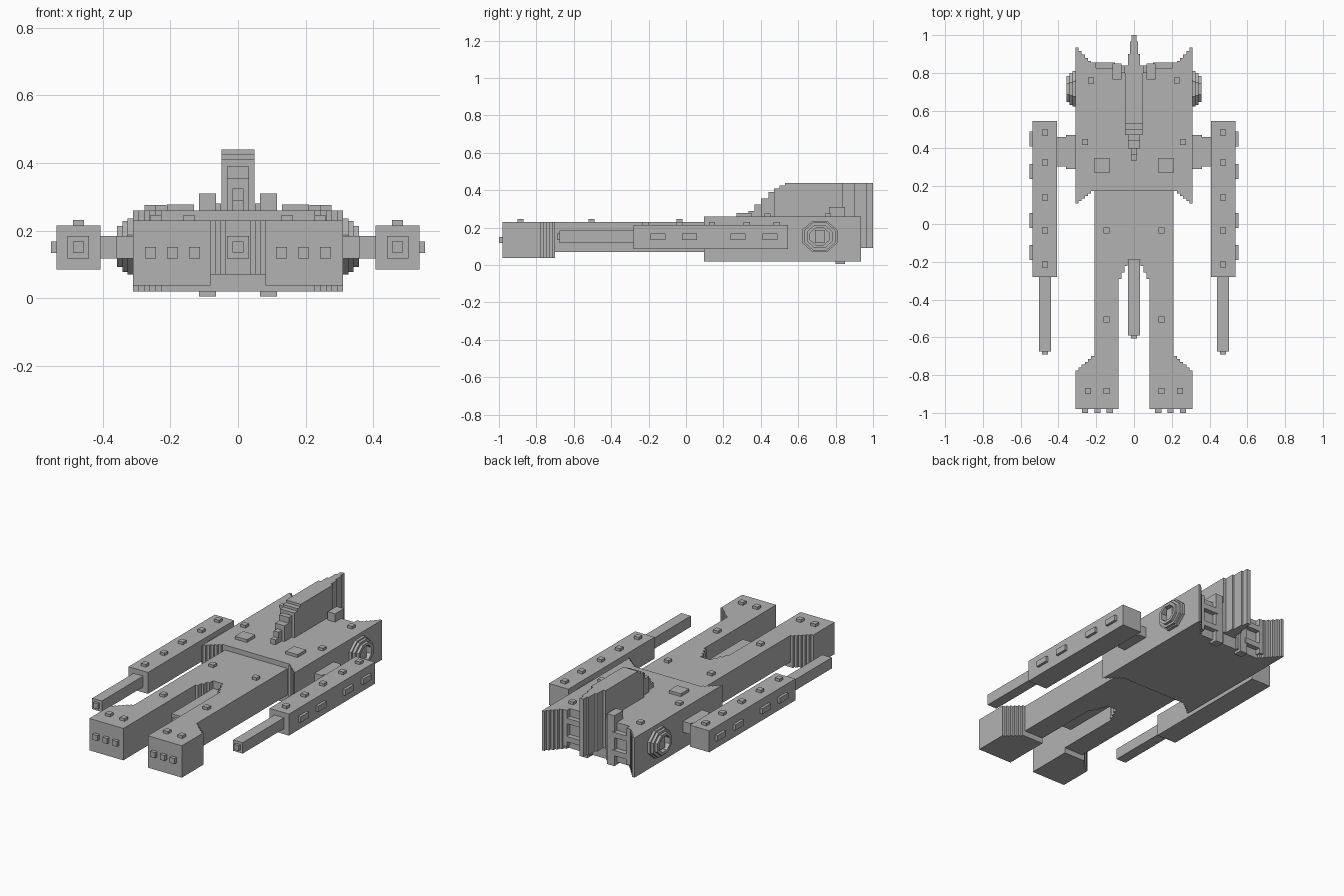
import bpy, bmesh, math
from mathutils import Vector

cube = bpy.data.objects.get("Cube")
if cube:
    bpy.data.objects.remove(cube, do_unlink=True)

grey = bpy.data.materials.new("hull grey")
grey.use_nodes = True
colour = (0.45, 0.45, 0.45, 1)
grey.diffuse_color = colour
grey.node_tree.nodes["Principled BSDF"].inputs["Base Color"].default_value = colour

U = 0.0163  # size of one stair step


def finish(name, bm, mirror):
    bmesh.ops.recalc_face_normals(bm, faces=bm.faces)
    mesh = bpy.data.meshes.new(name)
    bm.to_mesh(mesh)
    bm.free()
    mesh.materials.append(grey)
    ob = bpy.data.objects.new(name, mesh)
    bpy.context.collection.objects.link(ob)
    if mirror:
        ob.modifiers.new("Mirror", 'MIRROR').use_mirror_merge = False
    return ob


def boxes(name, spans, mirror=False):
    """One object from (x0, x1, y0, y1, z0, z1) spans."""
    bm = bmesh.new()
    for x0, x1, y0, y1, z0, z1 in spans:
        made = bmesh.ops.create_cube(bm, size=1)["verts"]
        for v in made:
            v.co = Vector((x1 if v.co.x > 0 else x0,
                           y1 if v.co.y > 0 else y0,
                           z1 if v.co.z > 0 else z0))
    return finish(name, bm, mirror)


def prism(name, points, low, high, axis="z", mirror=False):
    """Extrude an outline along z (points are x, y) or x (points are y, z)."""
    bm = bmesh.new()
    place = (lambda p: (p[0], p[1], low)) if axis == "z" else (lambda p: (low, p[0], p[1]))
    face = bm.faces.new([bm.verts.new(place(p)) for p in points])
    moved = bmesh.ops.extrude_face_region(bm, geom=[face], use_keep_orig=True)["geom"]
    shift = Vector((0, 0, high - low)) if axis == "z" else Vector((high - low, 0, 0))
    bmesh.ops.translate(bm, vec=shift, verts=[g for g in moved if isinstance(g, bmesh.types.BMVert)])
    return finish(name, bm, mirror)


def stairs(start, end, count, first_x=True):
    """Stepped line from start to end."""
    (ax, ay), (bx, by) = start, end
    out = [start]
    for i in range(count):
        x, y = out[-1]
        nx, ny = ax + (bx - ax) * (i + 1) / count, ay + (by - ay) * (i + 1) / count
        out += [(nx, y), (nx, ny)] if first_x else [(x, ny), (nx, ny)]
    return out


def both(half):
    """Close a right-hand outline with its mirror image."""
    return half + [(-x, y) for x, y in reversed(half)]


def studs(name, places, z, mirror=True):
    boxes(name, [(x - U, x + U, y - U, y + U, z - U, z + U) for x, y in places], mirror)


# Rear hull with swept corners
front_edge = stairs((0.21, 0.175), (0.31, 0.095), 6)
rear_edge = stairs((0.31, 0.935), (0.21, 0.825), 6)
prism("rear_hull", both(front_edge + rear_edge), 0.02, 0.26)

# Forward hull: centre block with two legs
slot = stairs((0.035, -0.19), (0.082, -0.29), 3, False)
leg = slot + [(0.082, -0.75), (0.21, -0.75), (0.21, 0.2)]
prism("forward_hull", both(leg), 0.07, 0.23)

# Feet with stepped shoulders and front lights
foot = [(0.082, -0.98), (0.31, -0.98)] + stairs((0.31, -0.79), (0.21, -0.70), 6, False) + [(0.082, -0.70)]
prism("foot", foot, 0.037, 0.23, mirror=True)
boxes("foot_lights", [(x - U, x + U, -1.0, -0.97, 0.118, 0.151) for x in (0.128, 0.193, 0.259)], True)

# Centre gun
boxes("centre_gun", [(-0.033, 0.033, -0.59, -0.15, 0.118, 0.184),
                     (-U, U, -0.605, -0.58, 0.135, 0.168)])

# Side pods, their guns, lights and struts
boxes("side_pod", [(0.407, 0.537, -0.28, 0.545, 0.085, 0.215)], True)
boxes("pod_gun", [(0.44, 0.504, -0.675, -0.27, 0.118, 0.184),
                  (0.456, 0.488, -0.69, -0.66, 0.135, 0.168)], True)
boxes("pod_side_lights", [(0.53, 0.553, y - 0.04, y + 0.04, 0.134, 0.168)
                          for y in (-0.15, 0.018, 0.277, 0.45)], True)
studs("pod_studs", [(0.472, y) for y in (-0.215, -0.035, 0.14, 0.325, 0.485)], 0.215)
boxes("strut", [(0.30, 0.41, 0.305, 0.46, 0.118, 0.184),
                (0.30, 0.36, 0.29, 0.472, 0.118, 0.184)], True)

# Studs and hatches on the decks
studs("leg_studs", [(0.145, -0.885), (0.243, -0.885), (0.145, -0.505), (0.145, -0.035)], 0.23)
studs("hull_studs", [(0.26, 0.435), (0.228, 0.76)], 0.26)
boxes("hatch", [(0.13, 0.21, 0.27, 0.35, 0.25, 0.277)], True)


# Side thrusters: stepped rings around a raised block
def octagon_ring(name, radius, hole, x0, x1):
    bm = bmesh.new()
    loops = []
    for r, x in ((radius, x0), (radius, x1), (hole, x1), (hole, x0)):
        loops.append([bm.verts.new((x, 0.715 + r * math.cos(a), 0.153 + r * 0.88 * math.sin(a)))
                      for a in [math.pi / 4 * (i + 0.5) for i in range(8)]])
    for k in range(4):
        a, b = loops[k], loops[(k + 1) % 4]
        for i in range(8):
            j = (i + 1) % 8
            bm.faces.new((a[i], a[j], b[j], b[i]))
    finish(name, bm, True)


octagon_ring("thruster_base", 0.102, 0.055, 0.30, 0.326)
octagon_ring("thruster_middle", 0.092, 0.055, 0.31, 0.342)
octagon_ring("thruster_rim", 0.075, 0.055, 0.32, 0.358)
boxes("thruster_core", [(0.30, 0.342, 0.69, 0.74, 0.118, 0.188)], True)

# Dorsal fin: stair front that widens, then narrows to the tail
fin_steps = [(0.335, 0.29, U), (0.365, 0.325, U), (0.40, 0.355, 2 * U), (0.44, 0.39, 2 * U),
             (0.47, 0.41, 3 * U), (0.50, 0.425, 3 * U), (0.53, 0.44, 3 * U)]
ends = [s[0] for s in fin_steps[1:]] + [0.84]
boxes("dorsal_fin", [(-w, w, y, e, 0.24, z) for (y, z, w), e in zip(fin_steps, ends)])
boxes("tail_fin", [(-w, w, 0.80, y, 0.09, 0.44)
                   for w, y in ((0.049, 0.84), (0.033, 0.90), (0.022, 0.965), (0.012, 1.0))])

# Main engines: upright posts and cross bars
boxes("engine_posts", [(0.065, 0.115, 0.80, 0.85, 0.005, 0.31),
                       (0.065, 0.115, 0.765, 0.81, 0.25, 0.31),
                       (0.05, 0.082, 0.80, 0.838, 0.02, 0.28),
                       (0.20, 0.235, 0.80, 0.855, 0.04, 0.26)], True)
boxes("engine_bars", [(0.10, 0.22, 0.80, 0.855, z, z + 2 * U) for z in (0.07, 0.18)], True)
